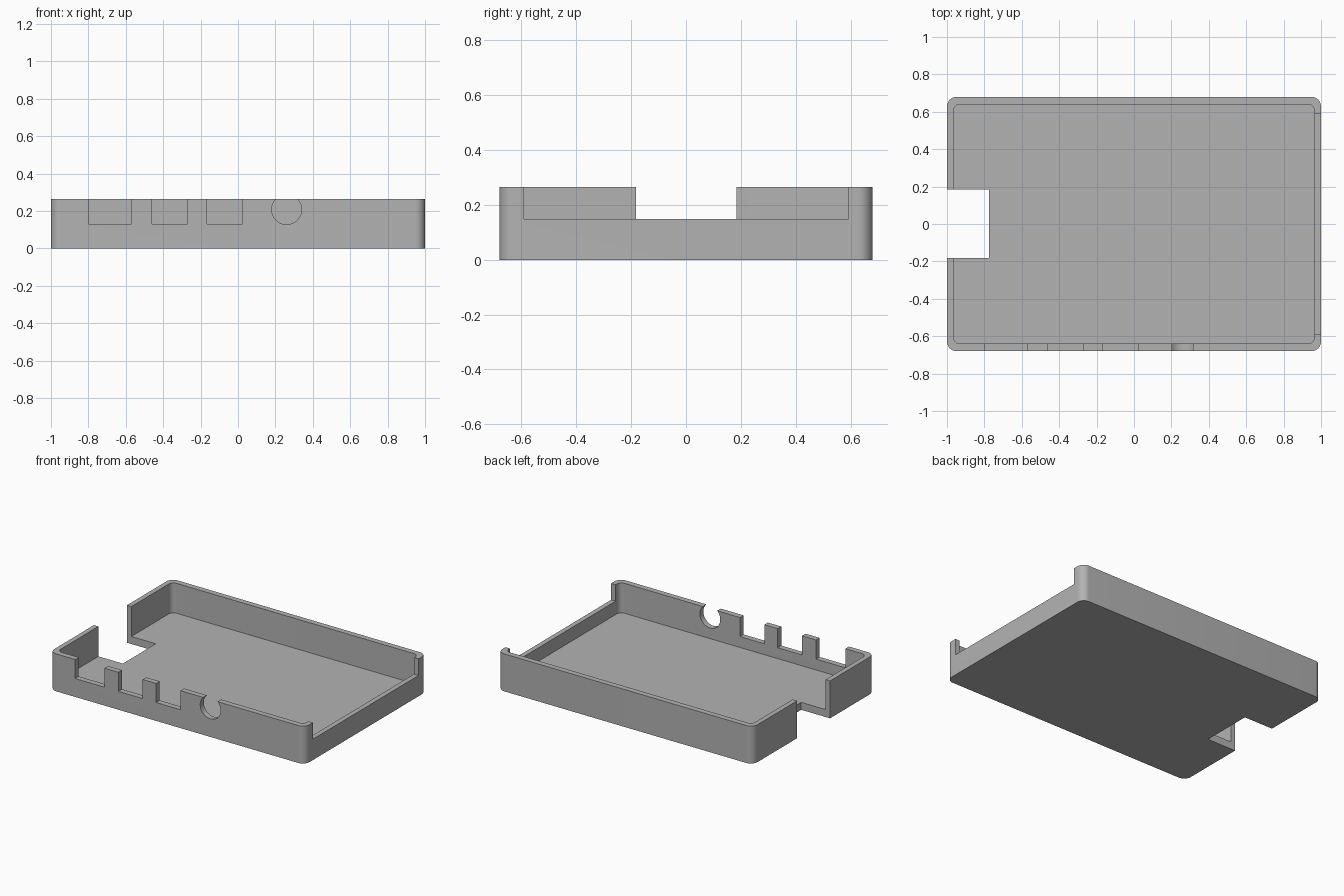
import bpy
import bmesh
import math
from mathutils import Matrix, Vector

if "Cube" in bpy.data.objects:
    bpy.data.objects.remove(bpy.data.objects["Cube"], do_unlink=True)

HEIGHT, FLOOR = 0.265, 0.053
HALF_X, HALF_Y = 1.0, 0.68
WALL_X, WALL_Y = 0.035, 0.04
ABOVE = 0.4  # cutters rise past the rim

grey = bpy.data.materials.new("plain grey")
grey.use_nodes = True
colour = (0.45, 0.45, 0.45, 1)
grey.diffuse_color = colour
grey.node_tree.nodes["Principled BSDF"].inputs["Base Color"].default_value = colour


def make_object(name, bm):
    mesh = bpy.data.meshes.new(name)
    bm.to_mesh(mesh)
    bm.free()
    mesh.materials.append(grey)
    obj = bpy.data.objects.new(name, mesh)
    bpy.context.collection.objects.link(obj)
    return obj


def box(name, low, high, radius=0):
    """Box between two corners, with optional rounded upright edges."""
    low, high = Vector(low), Vector(high)
    bm = bmesh.new()
    bmesh.ops.create_cube(bm, size=1)
    bmesh.ops.scale(bm, vec=high - low, verts=bm.verts)
    bmesh.ops.translate(bm, vec=(low + high) / 2, verts=bm.verts)
    if radius:
        upright = [e for e in bm.edges
                   if abs(e.verts[0].co.z - e.verts[1].co.z) > 0.01]
        bmesh.ops.bevel(bm, geom=upright, offset=radius, segments=10,
                        profile=0.5, affect='EDGES')
    return make_object(name, bm)


def cut(target, cutter):
    mod = target.modifiers.new(cutter.name, 'BOOLEAN')
    mod.operation = 'DIFFERENCE'
    mod.solver = 'EXACT'
    mod.object = cutter
    bpy.context.view_layer.objects.active = target
    bpy.ops.object.modifier_apply(modifier=mod.name)
    bpy.data.objects.remove(cutter, do_unlink=True)


# Open tray with rounded corners
tray = box("case_tray", (-HALF_X, -HALF_Y, 0), (HALF_X, HALF_Y, HEIGHT), 0.052)
cut(tray, box("cavity", (WALL_X - HALF_X, WALL_Y - HALF_Y, FLOOR),
              (HALF_X - WALL_X, HALF_Y - WALL_Y, ABOVE), 0.035))

# Square port notches in the front wall
for left, right in ((-0.8, -0.57), (-0.46, -0.27), (-0.165, 0.025)):
    cut(tray, box("port_notch", (left, -0.8, 0.13), (right, -0.6, ABOVE)))

# Round port in the front wall
bm = bmesh.new()
bmesh.ops.create_cone(bm, cap_ends=True, segments=48, radius1=0.08, radius2=0.08,
                      depth=0.2, matrix=Matrix.Translation((0.26, -0.7, 0.208))
                      @ Matrix.Rotation(math.pi / 2, 4, 'X'))
cut(tray, make_object("round_port", bm))

# Wide low opening in the left wall
cut(tray, box("wide_opening", (0.94, -0.59, 0.148), (1.1, 0.592, ABOVE)))

# Slot through the right wall and the floor
cut(tray, box("card_slot", (-1.1, -0.183, -0.1), (-0.774, 0.185, ABOVE)))

# Smooth corners and round port, crisp edges elsewhere
bpy.ops.object.select_all(action='DESELECT')
tray.select_set(True)
bpy.context.view_layer.objects.active = tray
bpy.ops.object.shade_smooth_by_angle(angle=math.radians(30))
